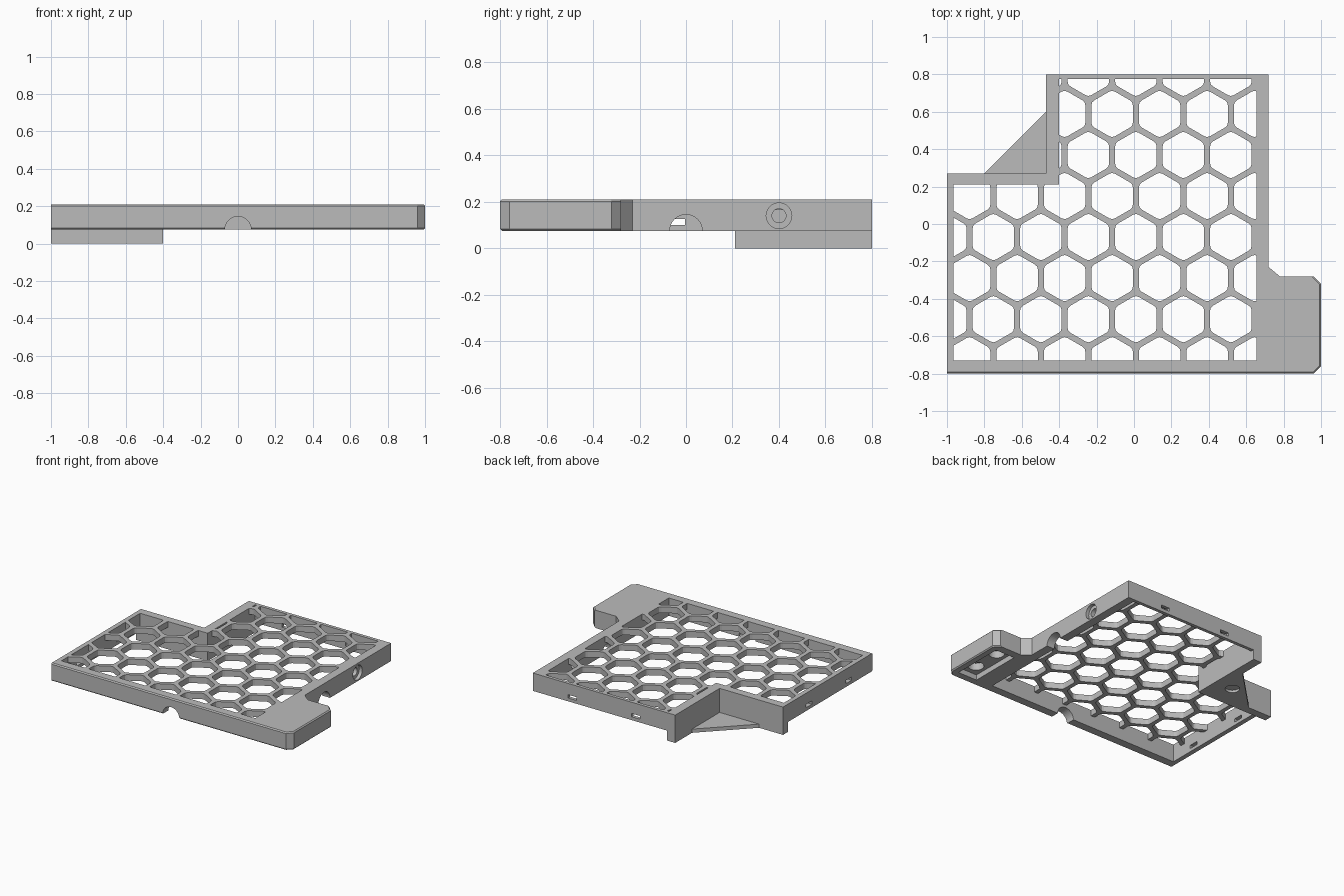
import bpy, bmesh, math
from mathutils import Matrix, Vector

cube = bpy.data.objects.get("Cube")
if cube:
    bpy.data.objects.remove(cube, do_unlink=True)

grey = bpy.data.materials.new("plain grey")
grey.use_nodes = True
colour = (0.5, 0.5, 0.5, 1)
grey.diffuse_color = colour
grey.node_tree.nodes["Principled BSDF"].inputs["Base Color"].default_value = colour

BASE, TOP, GRID = 0.075, 0.21, 0.165


def finish(bm, name):
    bmesh.ops.recalc_face_normals(bm, faces=bm.faces[:])
    mesh = bpy.data.meshes.new(name)
    bm.to_mesh(mesh)
    bm.free()
    mesh.materials.append(grey)
    obj = bpy.data.objects.new(name, mesh)
    bpy.context.collection.objects.link(obj)
    return obj


def add_prism(bm, points, z0, z1):
    low = [bm.verts.new((x, y, z0)) for x, y in points]
    high = [bm.verts.new((x, y, z1)) for x, y in points]
    bm.faces.new(low[::-1])
    bm.faces.new(high)
    n = len(points)
    for i in range(n):
        j = (i + 1) % n
        bm.faces.new((low[i], low[j], high[j], high[i]))


def prism(name, points, z0, z1):
    bm = bmesh.new()
    add_prism(bm, points, z0, z1)
    return finish(bm, name)


def box(x0, x1, y0, y1, z0, z1):
    return prism("box_cutter", [(x0, y0), (x1, y0), (x1, y1), (x0, y1)], z0, z1)


def cylinder(centre, radius, depth, axis):
    bm = bmesh.new()
    turn = Vector((0, 0, 1)).rotation_difference(Vector(axis)).to_matrix().to_4x4()
    bmesh.ops.create_cone(bm, cap_ends=True, segments=40, radius1=radius, radius2=radius,
                          depth=depth, matrix=Matrix.Translation(centre) @ turn)
    return finish(bm, "round_cutter")


def cut(target, cutter):
    cutter.hide_render = True
    mod = target.modifiers.new("cut", "BOOLEAN")
    mod.operation, mod.solver, mod.object = "DIFFERENCE", "EXACT", cutter
    bpy.context.view_layer.objects.active = target
    bpy.ops.object.modifier_apply(modifier=mod.name)
    bpy.data.objects.remove(cutter, do_unlink=True)


# Frame outline with side tab, slightly bevelled on the front and tab edges
outline = [(-1, -.8), (.96, -.8), (1, -.76), (1, -.32), (.96, -.28), (.78, -.28),
           (.72, -.23), (.72, .8), (-.47, .8), (-.47, .27), (-1, .27)]
bm = bmesh.new()
add_prism(bm, outline, BASE, TOP)
rim = []
for e in bm.edges:
    a, b = e.verts[0].co, e.verts[1].co
    mid = (a + b) / 2
    if abs(a.z - b.z) < 1e-5 and (mid.y < -.77 or mid.x > .97):
        rim.append(e)
bmesh.ops.bevel(bm, geom=rim, offset=.008, segments=1, affect="EDGES")
frame = finish(bm, "frame")

# Open middle of the frame
inner = [(-.965, -.73), (.655, -.73), (.655, .775), (-.4, .775), (-.4, .21), (-.965, .21)]
cut(frame, prism("middle_cutter", inner, -.1, .4))

# Half-round cable notches, front and right
cut(frame, cylinder((0, -.77, BASE), .07, .2, (0, 1, 0)))
cut(frame, cylinder((.69, 0, BASE), .07, .2, (1, 0, 0)))

# Stepped screw hole in the right wall
cut(frame, cylinder((.69, .4, .14), .03, .2, (1, 0, 0)))
cut(frame, cylinder((.73, .4, .14), .055, .07, (1, 0, 0)))

# Small slots in the back and left walls
for x in (-.14, .39):
    cut(frame, box(x - .035, x + .035, .75, .85, .1, .125))
for y in (-.515, -.04):
    cut(frame, box(-1.05, -.94, y - .035, y + .035, .1, .125))

# Pocket with two round recesses under the tab
cut(frame, box(.79, .95, -.74, -.34, 0, .115))
for y in (-.65, -.43):
    cut(frame, cylinder((.87, y, .13), .055, .08, (0, 0, 1)))

# Honeycomb grid, flush with the top of the frame
grid = prism("honeycomb_grid", inner, GRID, TOP)
PITCH, RADIUS = .254, .128


def rounded_hexagon(cx, cy):
    corners = [Vector((cx + RADIUS * math.sin(k * math.pi / 3),
                       cy - RADIUS * math.cos(k * math.pi / 3))) for k in range(6)]
    corners = [Vector((c.x, c.y)) for c in corners]
    points = []
    for k, c in enumerate(corners):
        before = c.lerp(corners[k - 1], .14)
        after = c.lerp(corners[(k + 1) % 6], .14)
        points += [before, before.lerp(after, .5).lerp(c, .5), after]
    return [tuple(p) for p in points]


bm = bmesh.new()
for row in range(8):
    shift = .01 if row % 2 == 0 else .137
    for col in range(-5, 4):
        add_prism(bm, rounded_hexagon(shift + col * PITCH, .808 - row * .2195), 0, .4)
cut(grid, finish(bm, "hexagon_cutters"))

# Downward walls along the inside corner
corner = [(-1, .21), (-.4, .21), (-.4, .8), (-.47, .8), (-.47, .27), (-1, .27)]
prism("corner_wall", corner, 0, BASE)

# Filling of the corner between the grid edge and the walls
# Thin triangular gusset with a blind recess underneath
gusset = prism("gusset", [(-.8, .27), (-.47, .27), (-.47, .6)], 0, .028)
cut(gusset, cylinder((-.55, .395, 0), .05, .036, (0, 0, 1)))
